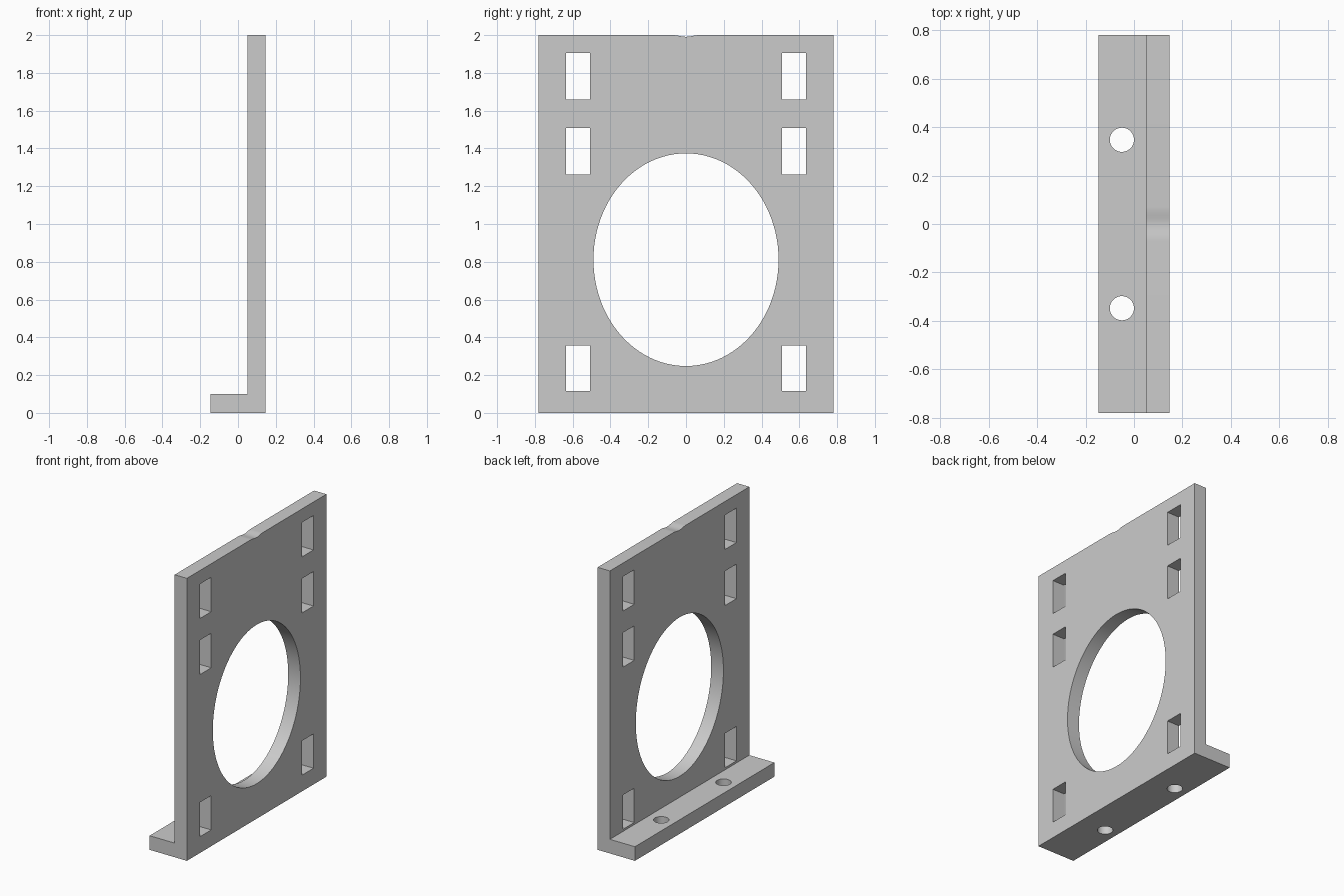
import bpy, bmesh, math

if "Cube" in bpy.data.objects:
    bpy.data.objects.remove(bpy.data.objects["Cube"])

HALF_W = 0.78                    # half width along y
X0, X1, X2 = -0.146, 0.05, 0.146  # foot edge, plate back, plate face

grey = bpy.data.materials.new("light_grey")
grey.diffuse_color = (0.6, 0.6, 0.6, 1)
grey.use_nodes = True
grey.node_tree.nodes["Principled BSDF"].inputs["Base Color"].default_value = grey.diffuse_color


def prism(name, pts, offset):
    """Extrude a closed outline of 3D points along an offset vector."""
    bm = bmesh.new()
    face = bm.faces.new([bm.verts.new(p) for p in pts])
    ext = bmesh.ops.extrude_face_region(bm, geom=[face])
    bmesh.ops.translate(bm, vec=offset,
                        verts=[v for v in ext["geom"] if isinstance(v, bmesh.types.BMVert)])
    bmesh.ops.recalc_face_normals(bm, faces=bm.faces)
    mesh = bpy.data.meshes.new(name)
    bm.to_mesh(mesh)
    bm.free()
    mesh.materials.append(grey)
    obj = bpy.data.objects.new(name, mesh)
    bpy.context.collection.objects.link(obj)
    return obj


def oval(cu, cv, ru, rv, n):
    return [(cu + ru * math.cos(2 * math.pi * i / n),
             cv + rv * math.sin(2 * math.pi * i / n)) for i in range(n)]


def cut(target, cutter):
    cutter.hide_render = True
    mod = target.modifiers.new("cut", 'BOOLEAN')
    mod.operation = 'DIFFERENCE'
    mod.solver = 'EXACT'
    mod.object = cutter
    bpy.context.view_layer.objects.active = target
    bpy.ops.object.modifier_apply(modifier=mod.name)
    bpy.data.objects.remove(cutter)


def cut_x(name, outline):
    """Cut a y-z outline right through the plate."""
    cut(bracket, prism(name, [(X1 - 0.1, y, z) for y, z in outline], (0.3, 0, 0)))


# L-shaped bracket: upright plate with a foot flange
profile = [(X0, 0), (X2, 0), (X2, 2), (X1, 2), (X1, 0.1), (X0, 0.1)]
bracket = prism("mounting_bracket", [(x, -HALF_W, z) for x, z in profile],
                (0, 2 * HALF_W, 0))

# Large oval opening
cut_x("opening_cutter", oval(0, 0.811, 0.49, 0.563, 96))

# Shallow dip in the middle of the top edge
dip = [(-0.07 + 0.14 * i / 12,
        2 - 0.0045 * (1 - math.cos(2 * math.pi * i / 12))) for i in range(1, 12)]
cut_x("dip_cutter", [(-0.07, 2.0), *dip, (0.07, 2.0), (0.07, 2.1), (-0.07, 2.1)])

# Rectangular slots and foot screw holes, mirrored left and right
for side in (-1, 1):
    a, b = side * 0.508, side * 0.636
    for z0, z1 in ((0.115, 0.358), (1.263, 1.507), (1.66, 1.904)):
        cut_x("slot_cutter", [(a, z0), (b, z0), (b, z1), (a, z1)])
    ring = oval(-0.05, side * 0.348, 0.05, 0.05, 40)
    cut(bracket, prism("screw_hole_cutter", [(x, y, -0.1) for x, y in ring], (0, 0, 0.3)))

# Smooth the round walls, keep the hard edges
bpy.ops.object.select_all(action='DESELECT')
bracket.select_set(True)
bpy.context.view_layer.objects.active = bracket
bpy.ops.object.shade_smooth_by_angle(angle=math.radians(30))
